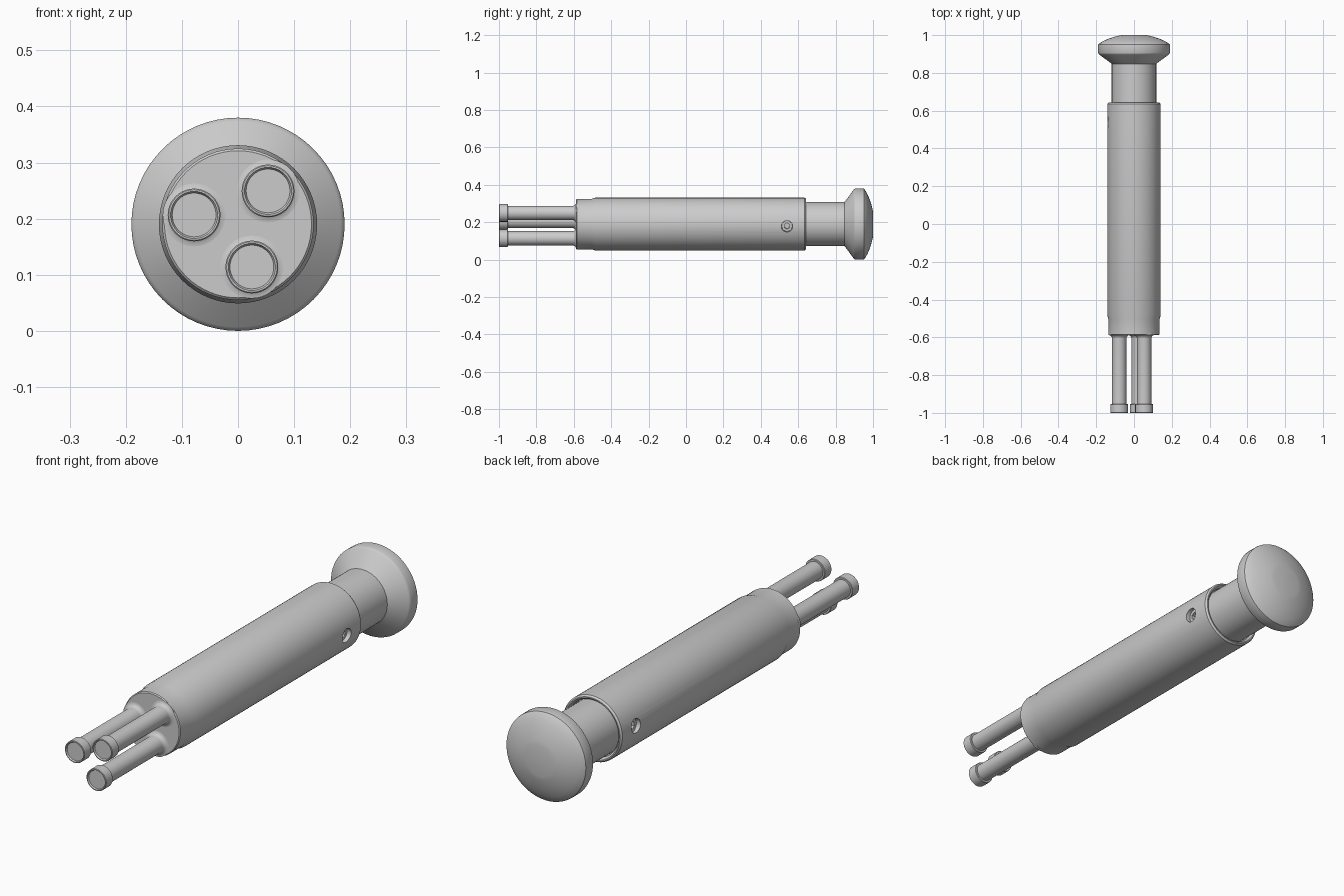
import bpy, bmesh, math
from mathutils import Matrix, Vector

if "Cube" in bpy.data.objects:
    bpy.data.objects.remove(bpy.data.objects["Cube"])

CZ = 0.19  # height of the long axis


def lathe(name, profile, cx=0.0, cz=CZ, segs=64, angle=30):
    """Revolve (y, radius) points around an axis parallel to y."""
    bm = bmesh.new()
    rings = []
    for y, r in profile:
        if r == 0:
            rings.append([bm.verts.new((cx, y, cz))])
        else:
            rings.append([bm.verts.new((cx + r * math.cos(2 * math.pi * i / segs), y,
                                        cz + r * math.sin(2 * math.pi * i / segs)))
                          for i in range(segs)])
    for a, b in zip(rings, rings[1:]):
        for i in range(segs):
            j = (i + 1) % segs
            quad = [a[i % len(a)], a[j % len(a)], b[j % len(b)], b[i % len(b)]]
            bm.faces.new(list(dict.fromkeys(quad)))
    return finish(name, bm, angle)


def finish(name, bm, angle=30):
    bmesh.ops.recalc_face_normals(bm, faces=bm.faces)
    me = bpy.data.meshes.new(name)
    bm.to_mesh(me)
    bm.free()
    ob = bpy.data.objects.new(name, me)
    bpy.context.collection.objects.link(ob)
    smooth(ob, angle)
    return ob


def smooth(ob, angle=30):
    bpy.ops.object.select_all(action='DESELECT')
    ob.select_set(True)
    bpy.context.view_layer.objects.active = ob
    bpy.ops.object.shade_smooth_by_angle(angle=math.radians(angle))


def side_cylinder(name, direction, y, r_in, r_out, radius, segs):
    """Cylinder lying along a radial direction of the handle."""
    bm = bmesh.new()
    rot = direction.to_track_quat('Z', 'Y').to_matrix().to_4x4()
    pos = Vector((0, y, CZ)) + direction * (r_in + r_out) / 2
    bmesh.ops.create_cone(bm, cap_ends=True, segments=segs, radius1=radius, radius2=radius,
                          depth=r_out - r_in, matrix=Matrix.Translation(pos) @ rot)
    return finish(name, bm)


def cut(ob, cutter):
    cutter.hide_render = True
    mod = ob.modifiers.new("cut", 'BOOLEAN')
    mod.operation, mod.object, mod.solver = 'DIFFERENCE', cutter, 'EXACT'
    bpy.context.view_layer.objects.active = ob
    bpy.ops.object.modifier_apply(modifier=mod.name)
    bpy.data.objects.remove(cutter)
    smooth(ob)


# Outer sleeve with stepped front and a shallow bore at the rear
body = lathe("sleeve", [(-0.588, 0), (-0.588, 0.131), (-0.584, 0.135), (-0.505, 0.135),
                        (-0.485, 0.141), (0.634, 0.141), (0.642, 0.135),
                        (0.642, 0.130), (0.632, 0.122), (0.60, 0.122), (0.60, 0)])

# Set screws sunk into opposite sides of the sleeve
tilt = math.radians(-5)
for side, label in ((1, "right"), (-1, "left")):
    d = Vector((math.cos(tilt), 0, math.sin(tilt))) * side
    cut(body, side_cylinder("hole_cutter", d, 0.54, 0.09, 0.17, 0.03, 32))
    screw = side_cylinder(label + "_set_screw", d, 0.54, 0.085, 0.122, 0.0285, 32)
    cut(screw, side_cylinder("hex_cutter", d, 0.54, 0.10, 0.17, 0.016, 6))

# Plunger rod and mushroom-shaped push knob
lathe("plunger_rod", [(0.59, 0), (0.59, 0.118), (0.86, 0.118), (0.86, 0)])
dome = [(0.945, 0.19), (0.951, 0.189), (0.957, 0.183), (0.970, 0.160), (0.981, 0.135),
        (0.990, 0.108), (0.996, 0.085), (1.0, 0.066), (1.0, 0)]
lathe("push_knob", [(0.847, 0), (0.847, 0.118), (0.855, 0.127), (0.896, 0.183),
                    (0.901, 0.188), (0.906, 0.19)] + dome)

# Three prongs with flared bases and cupped tips
fillet = [(-0.588 - 0.018 * (1 - math.sin(t)), 0.038 + 0.018 * (1 - math.cos(t)))
          for t in (i * math.pi / 10 for i in range(6))]
for i in range(3):
    a = math.radians(48 + 120 * i)
    lathe("prong_%d" % (i + 1),
          [(-0.994, 0), (-0.994, 0.039), (-1.0, 0.042), (-1.0, 0.045), (-0.998, 0.047),
           (-0.955, 0.047), (-0.953, 0.045), (-0.953, 0.038)] + fillet + [(-0.575, 0.056), (-0.575, 0)],
          0.08 * math.cos(a), CZ + 0.08 * math.sin(a), 40)
